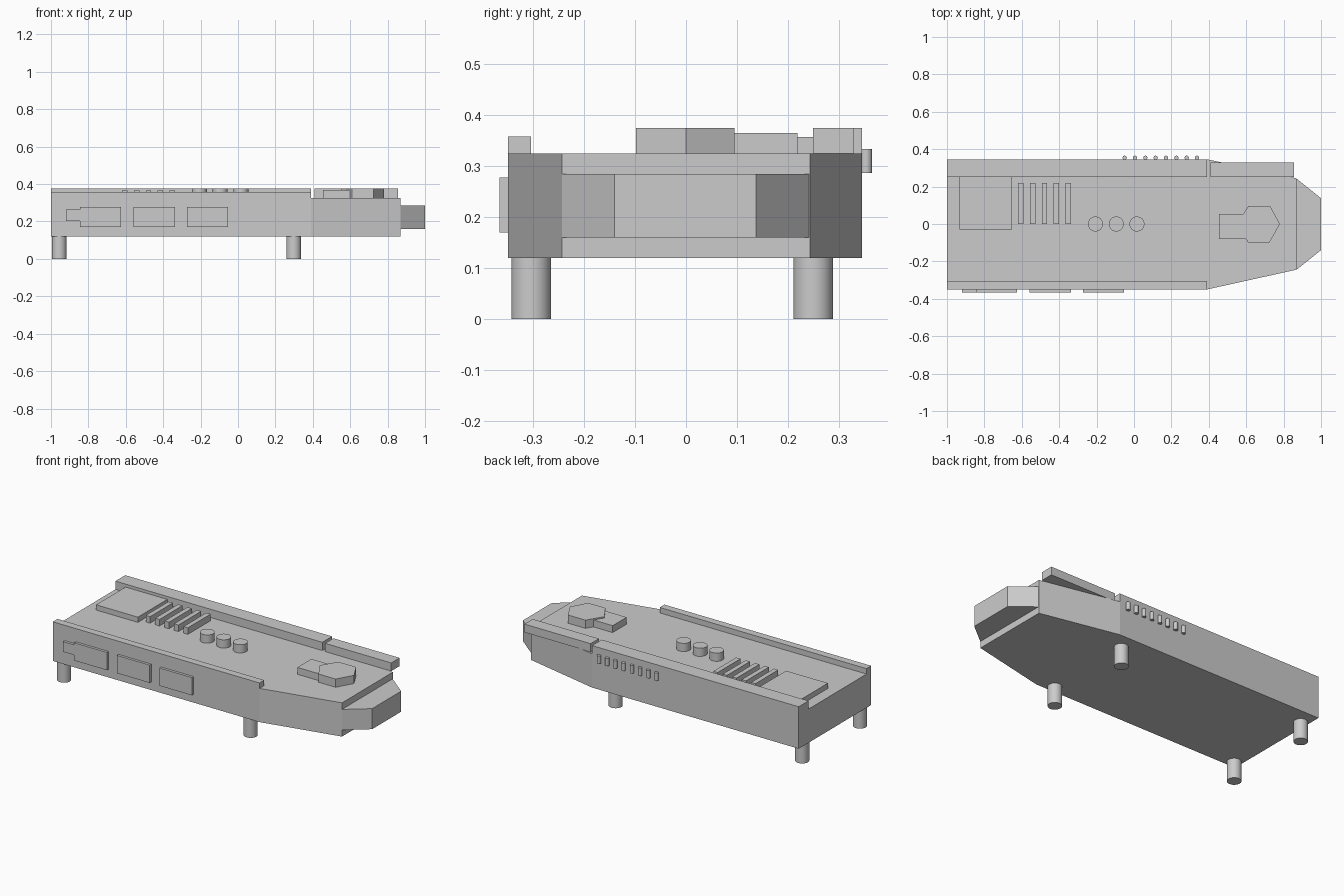
import bpy
import bmesh
import math

if "Cube" in bpy.data.objects:
    bpy.data.objects.remove(bpy.data.objects["Cube"], do_unlink=True)

GREY = (0.6, 0.6, 0.6, 1.0)
grey = bpy.data.materials.new("plain grey")
grey.use_nodes = True
grey.diffuse_color = GREY
grey.node_tree.nodes["Principled BSDF"].inputs["Base Color"].default_value = GREY


def prism(name, points, lo, hi, axis="Z"):
    """Extrude a closed outline along Z (points are x, y) or Y (points are x, z)."""
    bm = bmesh.new()
    place = (lambda p: (p[0], p[1], lo)) if axis == "Z" else (lambda p: (p[0], lo, p[1]))
    face = bm.faces.new([bm.verts.new(place(p)) for p in points])
    extruded = bmesh.ops.extrude_face_region(bm, geom=[face])["geom"]
    shift = (0, 0, hi - lo) if axis == "Z" else (0, hi - lo, 0)
    bmesh.ops.translate(bm, vec=shift,
                        verts=[v for v in extruded if isinstance(v, bmesh.types.BMVert)])
    bmesh.ops.recalc_face_normals(bm, faces=bm.faces)
    mesh = bpy.data.meshes.new(name)
    bm.to_mesh(mesh)
    bm.free()
    mesh.materials.append(grey)
    obj = bpy.data.objects.new(name, mesh)
    bpy.context.collection.objects.link(obj)
    return obj


def box(name, x0, x1, y0, y1, z0, z1):
    return prism(name, [(x0, y0), (x1, y0), (x1, y1), (x0, y1)], z0, z1)


def cylinder(name, x, y, radius, z0, z1, sides=32):
    bpy.ops.mesh.primitive_cylinder_add(vertices=sides, radius=radius, depth=z1 - z0,
                                        location=(x, y, (z0 + z1) / 2))
    obj = bpy.context.object
    obj.name = name
    obj.data.materials.append(grey)
    bpy.ops.object.shade_smooth_by_angle(angle=math.radians(30))
    return obj


DECK = 0.325

# Hull with tapered front, and the lower, narrower nose
prism("hull", [(-1, -0.35), (0.39, -0.35), (0.87, -0.244), (0.87, 0.244),
               (0.39, 0.346), (-1, 0.346)], 0.12, DECK)
prism("nose", [(0.86, -0.244), (0.87, -0.244), (1, -0.14), (1, 0.138),
               (0.87, 0.242), (0.86, 0.242)], 0.16, 0.285)

# Rails along both deck edges
box("right_rail", -1, 0.39, -0.35, -0.305, DECK, 0.358)
box("left_rail", -1, 0.39, 0.252, 0.346, DECK, 0.375)
box("left_rail_tip", 0.41, 0.855, 0.25, 0.33, DECK, 0.375)

# Deck pad, slats and round buttons
box("deck_pad", -0.933, -0.652, -0.03, 0.252, DECK, 0.357)
for i in range(5):
    x = -0.62 + i * 0.0635
    box(f"deck_slat_{i + 1}", x, x + 0.029, 0.0, 0.219, DECK, 0.365)
for i in range(3):
    cylinder(f"deck_button_{i + 1}", -0.206 + i * 0.111, 0, 0.04, DECK, 0.375)

# Turret: block with a hexagonal cap
box("turret_block", 0.455, 0.63, -0.08, 0.054, DECK, 0.367)
prism("turret_hexagon", [(0.78, 0.0), (0.728, 0.095), (0.61, 0.095), (0.55, -0.002),
                         (0.61, -0.098), (0.725, -0.098)], DECK, 0.375)

# Raised panels on the right side, the first with a narrow tab
prism("side_panel_1", [(-0.92, 0.203), (-0.845, 0.203), (-0.845, 0.17), (-0.625, 0.17),
                       (-0.625, 0.278), (-0.845, 0.278), (-0.845, 0.265), (-0.92, 0.265)],
      -0.366, -0.35, axis="Y")
for i, (x0, x1) in enumerate([(-0.558, -0.338), (-0.272, -0.053)]):
    box(f"side_panel_{i + 2}", x0, x1, -0.366, -0.35, 0.17, 0.278)

# Row of small upright pegs on the left side
for i in range(8):
    cylinder(f"side_peg_{i + 1}", -0.05 + i * 0.0553, 0.354, 0.0115, 0.287, 0.334, 16)

# Legs
for end, x in (("rear", -0.956), ("front", 0.298)):
    for side, y in (("right", -0.304), ("left", 0.25)):
        cylinder(f"{end}_{side}_leg", x, y, 0.039, 0, 0.12)
